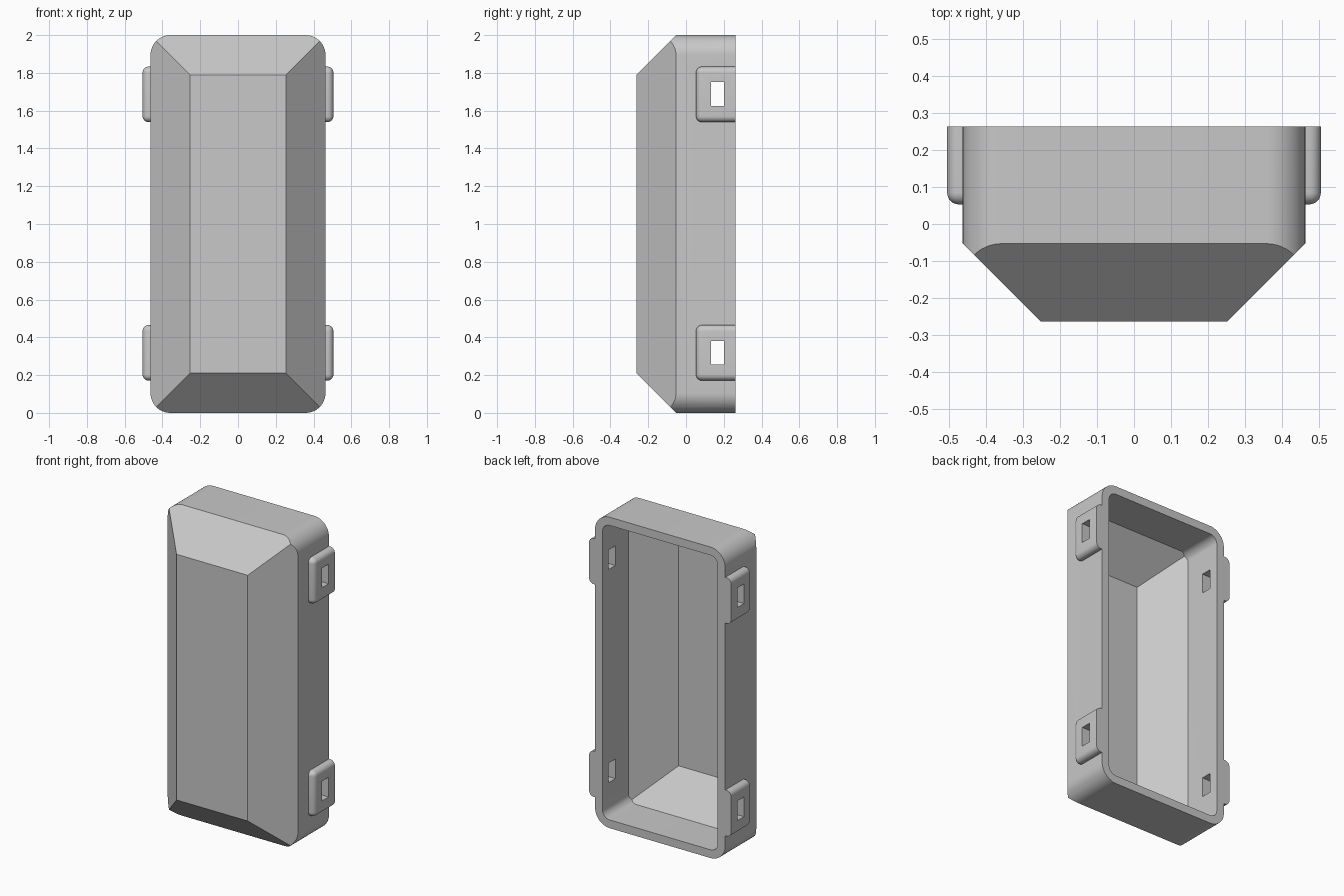
import bpy, bmesh, math
from mathutils import Vector

if "Cube" in bpy.data.objects:
    bpy.data.objects.remove(bpy.data.objects["Cube"], do_unlink=True)

HALF_W, HALF_D, HEIGHT = 0.463, 0.263, 2.0
WALL, RADIUS, CHAMFER = 0.053, 0.105, 0.21

grey = bpy.data.materials.new("plain grey")
grey.use_nodes = True
colour = (0.58, 0.58, 0.58, 1)
grey.diffuse_color = colour
grey.node_tree.nodes["Principled BSDF"].inputs["Base Color"].default_value = colour


def finish(bm, name):
    bmesh.ops.recalc_face_normals(bm, faces=bm.faces)
    mesh = bpy.data.meshes.new(name)
    bm.to_mesh(mesh)
    bm.free()
    mesh.materials.append(grey)
    obj = bpy.data.objects.new(name, mesh)
    bpy.context.collection.objects.link(obj)
    return obj


def chamfered_tray(name, half_w, half_h, front, back, radius):
    """Rounded prism along y whose front is cut by four 45 degree planes."""
    bm = bmesh.new()
    verts = []
    mid = HEIGHT / 2
    for corner, (sx, sz) in enumerate([(1, 1), (-1, 1), (-1, -1), (1, -1)]):
        for i in range(13):
            a = math.radians(90 * corner + 7.5 * i)
            verts.append(bm.verts.new((sx * (half_w - radius) + radius * math.cos(a), front,
                                       mid + sz * (half_h - radius) + radius * math.sin(a))))
    face = bm.faces.new(verts)
    ext = bmesh.ops.extrude_face_region(bm, geom=[face], use_keep_orig=True)
    moved = [g for g in ext["geom"] if isinstance(g, bmesh.types.BMVert)]
    bmesh.ops.translate(bm, verts=moved, vec=(0, back - front, 0))
    # slice off the front border and cap each cut
    for x, z in [(1, 0), (-1, 0), (0, 1), (0, -1)]:
        point = Vector((x * (half_w - CHAMFER), front, mid + z * (half_h - CHAMFER)))
        cut = bmesh.ops.bisect_plane(bm, geom=bm.verts[:] + bm.edges[:] + bm.faces[:],
                                     plane_co=point, plane_no=(x, -1, z), clear_outer=True)
        rim = [g for g in cut["geom_cut"] if isinstance(g, bmesh.types.BMEdge)]
        bmesh.ops.edgeloop_fill(bm, edges=rim)
    return finish(bm, name)


def block(name, low, high, rounding=0, side=1):
    """Box; with rounding, its front, outer and end edges are filleted."""
    bm = bmesh.new()
    bmesh.ops.create_cube(bm, size=1)
    for v in bm.verts:
        v.co = [low[i] if v.co[i] < 0 else high[i] for i in range(3)]
    if rounding:
        outer = max(abs(low[0]), abs(high[0]))
        edges = []
        for e in bm.edges:
            on_back = all(abs(v.co.y - high[1]) < 1e-5 for v in e.verts)
            on_inner = all(abs(v.co.x) < outer - 1e-5 for v in e.verts)
            if not on_back and not on_inner:
                edges.append(e)
        bmesh.ops.bevel(bm, geom=edges, offset=rounding, segments=8, profile=0.5,
                        affect="EDGES", clamp_overlap=True)
    return finish(bm, name)


def combine(target, other, operation):
    mod = target.modifiers.new(operation.title(), "BOOLEAN")
    mod.operation, mod.solver, mod.object = operation, "EXACT", other
    bpy.context.view_layer.objects.active = target
    bpy.ops.object.modifier_apply(modifier=mod.name)
    bpy.data.objects.remove(other, do_unlink=True)


# hollow cover body, open at the back
cover = chamfered_tray("cover_shell", HALF_W, HEIGHT / 2, -HALF_D, HALF_D, RADIUS)
cavity = chamfered_tray("cavity_cutter", HALF_W - WALL, HEIGHT / 2 - WALL,
                        -HALF_D + WALL, HALF_D + 0.2, RADIUS - WALL)

# side lugs, two per side
for side in (-1, 1):
    for z in (0.318, 1.686):
        xs = sorted((side * 0.435, side * 0.505))
        lug = block("lug", (xs[0], 0.053, z - 0.147), (xs[1], HALF_D, z + 0.147), 0.032)
        combine(cover, lug, "UNION")
combine(cover, cavity, "DIFFERENCE")

# strap slots right through both walls
for z in (0.318, 1.689):
    for side in (-1, 1):
        xs = sorted((side * 0.3, side * 0.6))
        slot = block("slot_cutter", (xs[0], 0.132, z - 0.063), (xs[1], 0.2, z + 0.063))
        combine(cover, slot, "DIFFERENCE")

bpy.ops.object.select_all(action="DESELECT")
cover.select_set(True)
bpy.context.view_layer.objects.active = cover
bpy.ops.object.shade_smooth_by_angle(angle=math.radians(25))
